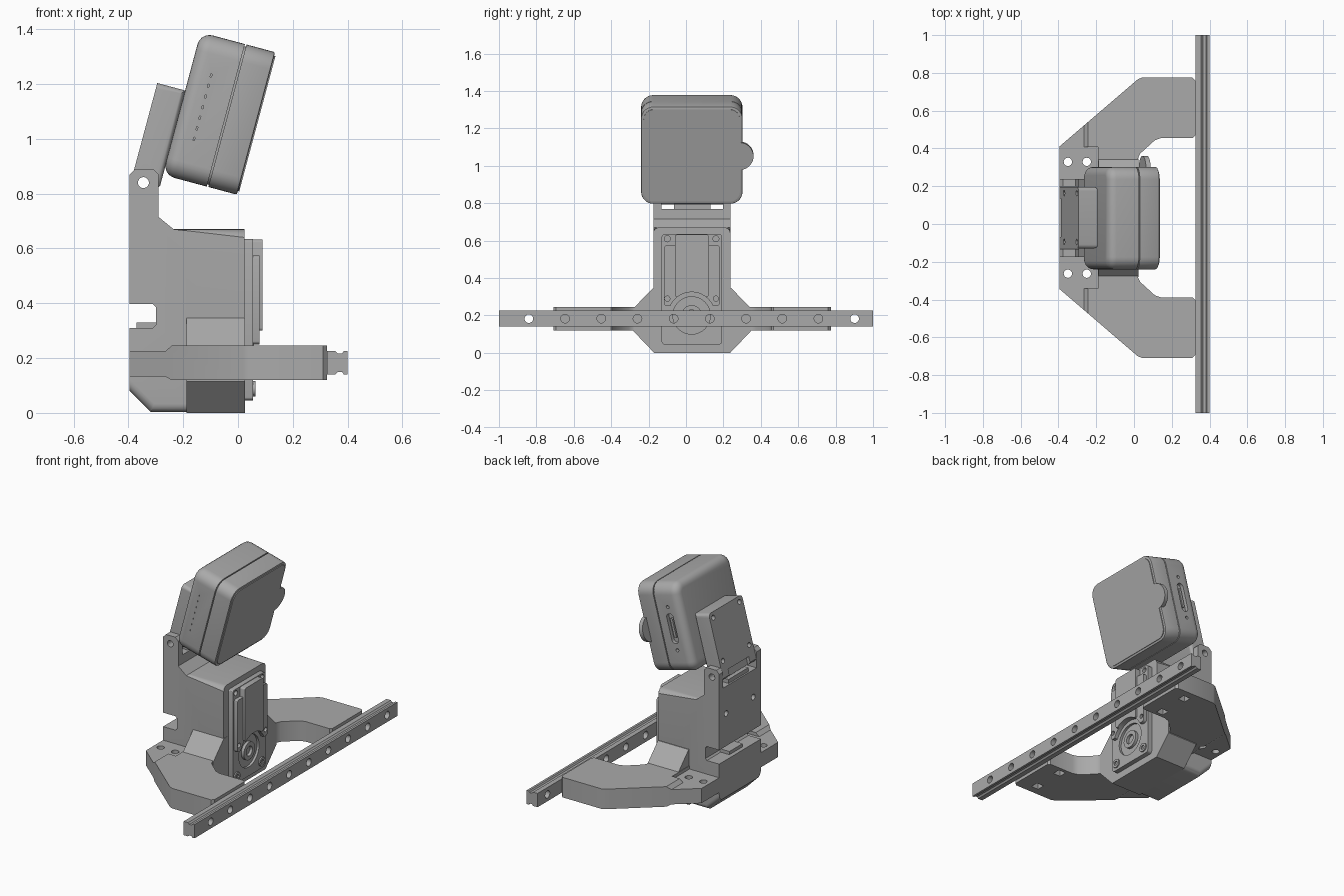
import bpy, bmesh, math
from mathutils import Matrix, Vector

if "Cube" in bpy.data.objects:
    bpy.data.objects.remove(bpy.data.objects["Cube"], do_unlink=True)

grey = bpy.data.materials.new("matte_grey")
grey.use_nodes = True
grey.diffuse_color = (0.4, 0.4, 0.4, 1)
grey.node_tree.nodes["Principled BSDF"].inputs["Base Color"].default_value = (0.4, 0.4, 0.4, 1)

MID = 0.033                       # mirror line of the mount in y
TILT = Matrix.Translation((0, 0, 0.795)) @ Matrix.Rotation(math.radians(15), 4, 'Y')
WORLD = Matrix.Identity(4)


def make(name, bm, matrix=WORLD):
    bmesh.ops.recalc_face_normals(bm, faces=bm.faces)
    bm.transform(matrix)
    mesh = bpy.data.meshes.new(name)
    bm.to_mesh(mesh)
    bm.free()
    mesh.materials.append(grey)
    ob = bpy.data.objects.new(name, mesh)
    bpy.context.collection.objects.link(ob)
    return ob


def prism_bm(pts, axis, lo, hi):
    """Extrude a 2D outline along one axis; outline uses the other two axes in order."""
    bm = bmesh.new()
    def place(p, d):
        v = list(p)
        v.insert("xyz".index(axis), d)
        return v
    face = bm.faces.new([bm.verts.new(place(p, lo)) for p in pts])
    ext = bmesh.ops.extrude_face_region(bm, geom=[face])["geom"]
    shift = Vector(place((0, 0), hi - lo))
    bmesh.ops.translate(bm, vec=shift, verts=[g for g in ext if isinstance(g, bmesh.types.BMVert)])
    return bm


def prism(name, pts, axis, lo, hi, matrix=WORLD):
    return make(name, prism_bm(pts, axis, lo, hi), matrix)


def rect(a0, a1, b0, b1):
    return [(a0, b0), (a1, b0), (a1, b1), (a0, b1)]


def box(name, x, y, z, matrix=WORLD):
    return prism(name, rect(*x, *y), 'z', *z, matrix)


def disc(a, b, r, n=24):
    return [(a + r * math.cos(math.tau * i / n), b + r * math.sin(math.tau * i / n)) for i in range(n)]


def rounded(a0, a1, b0, b1, r, n=6):
    pts = []
    for k, (a, b) in enumerate([(a1 - r, b1 - r), (a0 + r, b1 - r), (a0 + r, b0 + r), (a1 - r, b0 + r)]):
        for i in range(n + 1):
            t = math.pi / 2 * (k + i / n)
            pts.append((a + r * math.cos(t), b + r * math.sin(t)))
    return pts


def bevel(bm, width, test, segments=5):
    edges = [e for e in bm.edges if test(e.verts[0].co, e.verts[1].co)]
    bmesh.ops.bevel(bm, geom=edges, offset=width, segments=segments, profile=0.5, affect='EDGES')
    return bm


def cut(target, *cutters):
    for c in cutters:
        mod = target.modifiers.new("cut", 'BOOLEAN')
        mod.operation, mod.solver, mod.object = 'DIFFERENCE', 'EXACT', c
        bpy.context.view_layer.objects.active = target
        bpy.ops.object.modifier_apply(modifier=mod.name)
        bpy.data.objects.remove(c, do_unlink=True)


def mirrored(half):
    return half + [(a, 2 * MID - b) for a, b in reversed(half)]


def mirrored_y(half):
    return half + [(2 * MID - a, b) for a, b in reversed(half)]


# Linear rail with screw holes
rail_half = [(.325, .043), (.355, .043), (.364, .034), (.38, .034), (.386, .043), (.4, .043)]
rail = prism("linear_rail", [(x, .183 + h) for x, h in rail_half] +
             [(x, .183 - h) for x, h in reversed(rail_half)], 'y', -1, 1)
rail_holes = [-0.84 + 0.1935 * i for i in range(10)]
cut(rail, *[prism("cutter", disc(y, .183, .023), 'x', .3, .45) for y in rail_holes])

# U-shaped arm plate, thinner at the back
arm = [(-.395, .41), (.02, .766), (.042, .775), (.31, .775), (.325, .76), (.325, .468), (.313, .456),
       (.145, .456), (.11, .443), (.032, .372), (.02, .345)]
plate = prism("arm_plate", mirrored(arm), 'z', .12, .245)
cut(plate,
    prism("cutter", [(-.5, .225), (-.265, .225), (-.24, .247), (-.24, .3), (-.5, .3)], 'y', -1, 1),
    prism("cutter", [(-.5, .133), (-.265, .133), (-.24, .118), (-.24, .05), (-.5, .05)], 'y', -1, 1),
    box("cutter", (-.5, -.19), (-.342, .408), (.225, .3)))
for x in (-.35, -.25):
    for side in (-1, 1):
        cut(plate, prism("cutter", disc(x, MID + side * .296, .022), 'z', 0, .4))
for off in (.47, .67):            # nut pockets on the underside
    for side in (-1, 1):
        y = MID + side * off
        cut(plate, box("cutter", (.18, .23), (y - .025, y + .025), (.1, .19)))

# Flared base around the motor
prism("flared_base", mirrored_y([(-.17, 0), (-.28, .115), (-.28, .24), (-.175, .347)]), 'x', -.187, .025)

# Main housing with back hinge ears
side = [(-.395, .08), (-.318, .003), (.024, .003), (.024, .67), (-.235, .67), (-.29, .715), (-.29, .87),
        (-.31, .89), (-.375, .89), (-.395, .87), (-.395, .397), (-.31, .397), (-.3, .387), (-.3, .32),
        (-.31, .31), (-.395, .31)]
bm = prism_bm(side, 'y', -.175, .237)
def housing_edge(p, q):
    along_side = abs(p.y - q.y) < .001
    top = p.z > .66 and q.z > .66 and max(p.z, q.z) < .68
    low = max(p.z, q.z) < .09 and max(p.x, q.x) < .1
    return along_side and (top or low)
housing = make("housing", bevel(bm, .03, housing_edge))
cut(housing,
    box("cutter", (-.45, -.2), (-.132, .198), (.77, 1)),
    prism("cutter", disc(-.345, .84, .02), 'y', -.3, .4))
cut(housing, *[prism("cutter", disc(y, .6, .018), 'x', -.5, -.36) for y in (-.1, .168)])
box("hinge_block", (-.385, -.3), (-.065, .13), (.76, .795))
box("back_clip", (-.37, -.29), (-.03, .1), (.3, .33))

# Motor front: flange, stepped cover, shaft hub
flange = prism("motor_flange", rounded(-.13, .192, .045, .635, .015, 3), 'x', .0, .055)
cut(flange, prism("cutter", disc(.03, .2, .1, 32), 'x', .04, .1))
cover = prism("motor_cover", rounded(-.118, .18, .25, .575, .015, 3), 'x', .05, .078)
ridge = prism("motor_ridge", rounded(-.06, .122, .3, .632, .01, 3), 'x', .05, .09)
for part in (cover, ridge):
    cut(part, prism("cutter", disc(.03, .2, .125, 40), 'x', .0, .2))
for z, r in ((.61, .016), (.29, .014)):
    for y in (-.1, .16):
        target = flange if z > .5 else cover
        cut(target, prism("cutter", disc(y, z, r), 'x', .035, .2))
hub = prism("shaft_hub", disc(.03, .2, .055, 32), 'x', .03, .058)
cut(hub, prism("cutter", disc(.03, .2, .03), 'x', .035, .1))
for y in (-.093, .152):
    screw = prism("flange_screw", disc(y, .088, .028), 'x', .04, .063)
    cut(screw, prism("cutter", disc(y, .088, .014, 6), 'x', .05, .1))

# Tilted head: rear shell, seam, front shell, front panel
Y0, Y1, H = -.24, .302, .538
bm = prism_bm(rounded(Y0, Y1, 0, H, .065, 7), 'x', -.285, -.118)
rear = make("head_rear_shell", bevel(bm, .045, lambda p, q: p.x < -.28 and q.x < -.28), TILT)
prism("head_seam", rounded(Y0 + .008, Y1 - .008, .008, H - .008, .06), 'x', -.13, -.1, TILT)
bm = prism_bm(rounded(Y0, Y1, 0, H, .065, 7), 'x', -.112, -.004)
make("head_front_shell", bevel(bm, .006, lambda p, q: p.x > -.01 and q.x > -.01, 2), TILT)
prism("front_panel", rounded(Y0 + .014, Y1 - .014, .014, H - .014, .055), 'x', -.02, .001, TILT)
prism("side_tab", disc(.285, .265, .076, 40), 'x', -.025, .001, TILT)

# Side port: recessed slot with a plug tongue and end holes
def port(pts, lo, hi):
    return prism("cutter", pts, 'y', lo, hi, TILT)
cut(rear, port(rounded(-.218, -.172, .18, .36, .022), .28, .4),
    port(disc(-.195, .14, .01, 16), .28, .4), port(disc(-.195, .4, .01, 16), .28, .4))
prism("port_tongue", rounded(-.203, -.187, .21, .33, .007), 'y', .27, .295, TILT)
cut(rear, *[box("cutter", (-.21, -.205), (-.3, -.234), (z, z + .012), TILT)
            for z in [.15 + .04 * i for i in range(7)]])

# Tilted bracket behind the head
bm = prism_bm([(-.39, .318), (-.283, .318), (-.283, -.04), (-.305, -.083), (-.375, -.083), (-.39, -.07)],
              'y', -.13, .197)
def bracket_edge(p, q):
    upright = abs(p.y - q.y) < .001 and abs(p.x - q.x) < .001 and abs(p.z - q.z) > .3
    corner = abs(p.y - q.y) < .001 and min(p.z, q.z) > .3
    return corner or (upright and p.x > -.3)
bracket = make("head_bracket", bevel(bm, .022, bracket_edge), TILT)
cut(bracket, prism("cutter", disc(-.345, .84, .02), 'y', -.3, .4),
    box("cutter", (-.45, -.37), (-.068, .135), (-.12, -.035), TILT))
cut(bracket, *[prism("cutter", disc(y, z, .015), 'x', -.45, -.35, TILT)
               for y in (-.095, .163) for z in (.025, .285)])

# Shade rounded parts smoothly while keeping sharp edges
bpy.ops.object.select_all(action='DESELECT')
for ob in bpy.context.collection.objects:
    if ob.type == 'MESH':
        ob.select_set(True)
        bpy.context.view_layer.objects.active = ob
bpy.ops.object.shade_smooth_by_angle(angle=math.radians(30))
bpy.ops.object.select_all(action='DESELECT')
